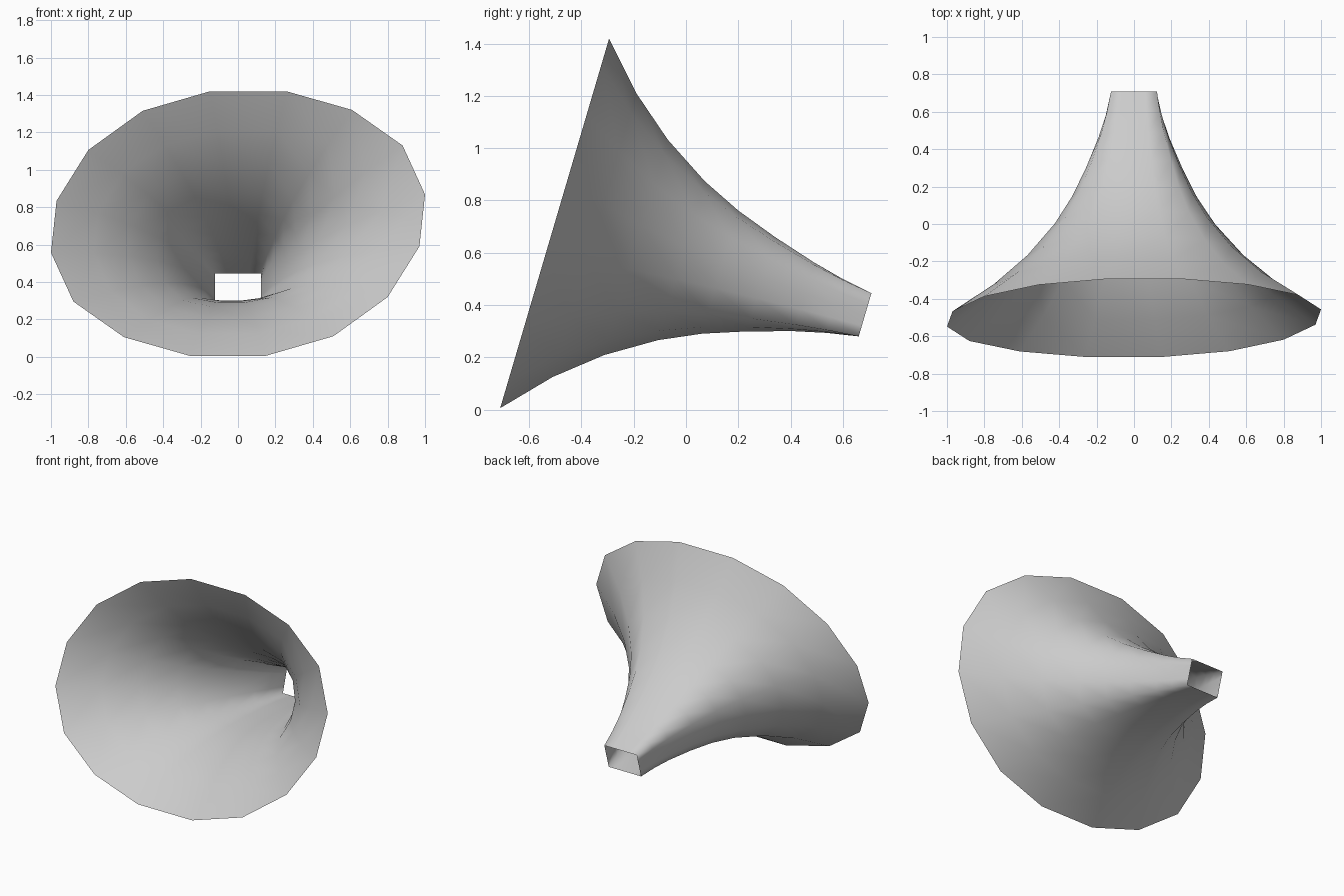
import bpy, bmesh, math
from mathutils import Matrix, Vector

if "Cube" in bpy.data.objects:
    bpy.data.objects.remove(bpy.data.objects["Cube"])

# half of the mouth outline (x, height in the tilted mouth plane); other half is a half-turn
half = [(-0.15, 0.737), (0.26, 0.737), (0.61, 0.633), (0.88, 0.435),
        (1.0, 0.162), (0.97, -0.127), (0.80, -0.41), (0.51, -0.628)]
mouth = half + [(-x, -h) for x, h in half]

# rectangular throat, four steps per side, starting mid-top
W, H = 0.1225, 0.086
corners = [(-W, H), (W, H), (W, -H), (-W, -H)]
throat = []
for i in range(4):
    a, b = Vector(corners[i]), Vector(corners[(i + 1) % 4])
    throat += [a.lerp(b, k / 4) for k in range(4)]
throat = throat[2:] + throat[:2]

# flare: (distance from mouth, blend from throat to mouth)
flare = [(0, 1), (0.159, 0.737), (0.325, 0.527), (0.505, 0.355), (0.66, 0.245),
         (0.823, 0.157), (0.995, 0.078), (1.115, 0.034), (1.238, 0)]

# tilted frame at the mouth centre
tilt = Matrix.Translation((0, -0.5025, 0.7125)) @ Matrix.Rotation(-math.atan(0.2947), 4, 'X')

bm = bmesh.new()
rings = []
for s, f in flare:
    ring = []
    for m, t in zip(mouth, throat):
        p = t.lerp(Vector(m), f)
        ring.append(bm.verts.new(tilt @ Vector((p.x, s, p.y))))
    rings.append(ring)
for r0, r1 in zip(rings, rings[1:]):
    for i in range(16):
        j = (i + 1) % 16
        bm.faces.new((r0[i], r0[j], r1[j], r1[i]))
bmesh.ops.recalc_face_normals(bm, faces=bm.faces)
for f in bm.faces:
    f.smooth = True

mesh = bpy.data.meshes.new("horn_flare")
bm.to_mesh(mesh)
bm.free()
bpy.context.collection.objects.link(bpy.data.objects.new("horn_flare", mesh))
